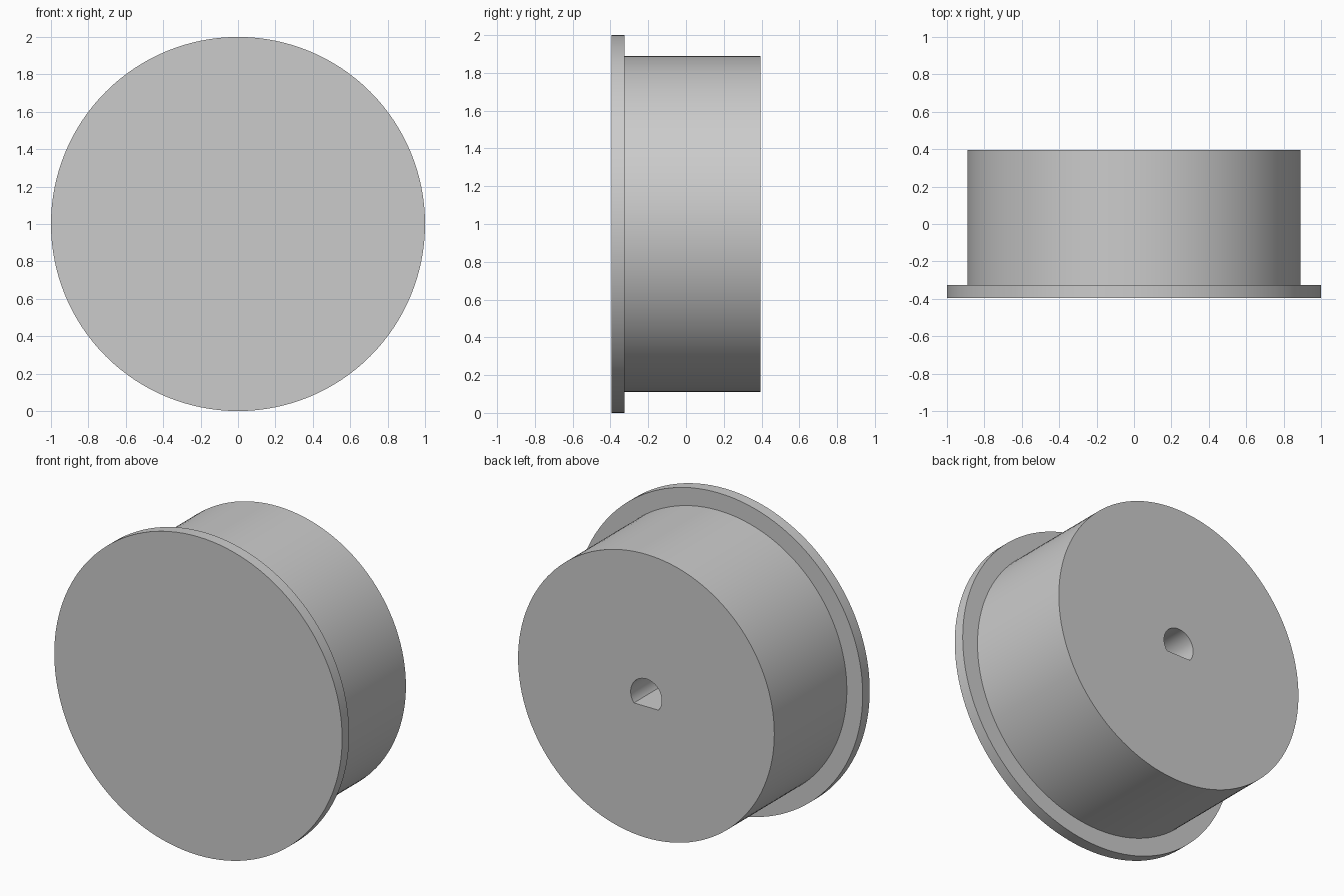
import bpy, bmesh, math
from mathutils import Matrix

cube = bpy.data.objects.get("Cube")
if cube:
    bpy.data.objects.remove(cube, do_unlink=True)

SEGMENTS = 128
CENTRE_Z = 1.0
FRONT, STEP, BACK = -0.395, -0.325, 0.395   # faces along the axle
FLANGE_R, HUB_R = 1.0, 0.89
BORE_R, BORE_FLAT, BORE_FLOOR = 0.108, -0.066, -0.2

grey = bpy.data.materials.new("light_grey")
grey.use_nodes = True
grey.diffuse_color = (0.6, 0.6, 0.6, 1)
grey.node_tree.nodes["Principled BSDF"].inputs["Base Color"].default_value = (0.6, 0.6, 0.6, 1)


def make_object(name, bm):
    bmesh.ops.recalc_face_normals(bm, faces=bm.faces)
    mesh = bpy.data.meshes.new(name)
    bm.to_mesh(mesh)
    bm.free()
    mesh.materials.append(grey)
    obj = bpy.data.objects.new(name, mesh)
    bpy.context.collection.objects.link(obj)
    return obj


# Stepped wheel body: rings along the axle, bridged and capped
bm = bmesh.new()
rings = []
for radius, y in ((FLANGE_R, FRONT), (FLANGE_R, STEP), (HUB_R, STEP), (HUB_R, BACK)):
    angles = [2 * math.pi * i / SEGMENTS for i in range(SEGMENTS)]
    rings.append([bm.verts.new((radius * math.cos(a), y, CENTRE_Z + radius * math.sin(a)))
                  for a in angles])
for a, b in zip(rings, rings[1:]):
    for i in range(SEGMENTS):
        j = (i + 1) % SEGMENTS
        bm.faces.new((a[i], a[j], b[j], b[i]))
bm.faces.new(rings[0])
bm.faces.new(rings[-1])
wheel = make_object("flanged_wheel", bm)

# D-shaped shaft bore: an arc closed by a flat along its bottom
bm = bmesh.new()
start = math.asin(BORE_FLAT / BORE_R)
sweep = math.pi - 2 * start
steps = 48
arc = [start + sweep * i / steps for i in range(steps + 1)]
outline = [bm.verts.new((BORE_R * math.cos(a), BORE_FLOOR, CENTRE_Z + BORE_R * math.sin(a)))
           for a in arc]
base = bm.faces.new(outline)
top = bmesh.ops.extrude_face_region(bm, geom=[base])["geom"]
bmesh.ops.translate(bm, vec=(0, BACK - BORE_FLOOR + 0.1, 0),
                    verts=[v for v in top if isinstance(v, bmesh.types.BMVert)])
cutter = make_object("shaft_bore_cutter", bm)
cutter.hide_render = True

# Cut the bore, then drop the cutter
cut = wheel.modifiers.new("shaft_bore", 'BOOLEAN')
cut.operation = 'DIFFERENCE'
cut.solver = 'EXACT'
cut.object = cutter
bpy.ops.object.select_all(action='DESELECT')
wheel.select_set(True)
bpy.context.view_layer.objects.active = wheel
bpy.ops.object.modifier_apply(modifier=cut.name)
bpy.data.objects.remove(cutter, do_unlink=True)

# Smooth round walls, crisp rims
bpy.ops.object.shade_smooth_by_angle(angle=math.radians(30))
